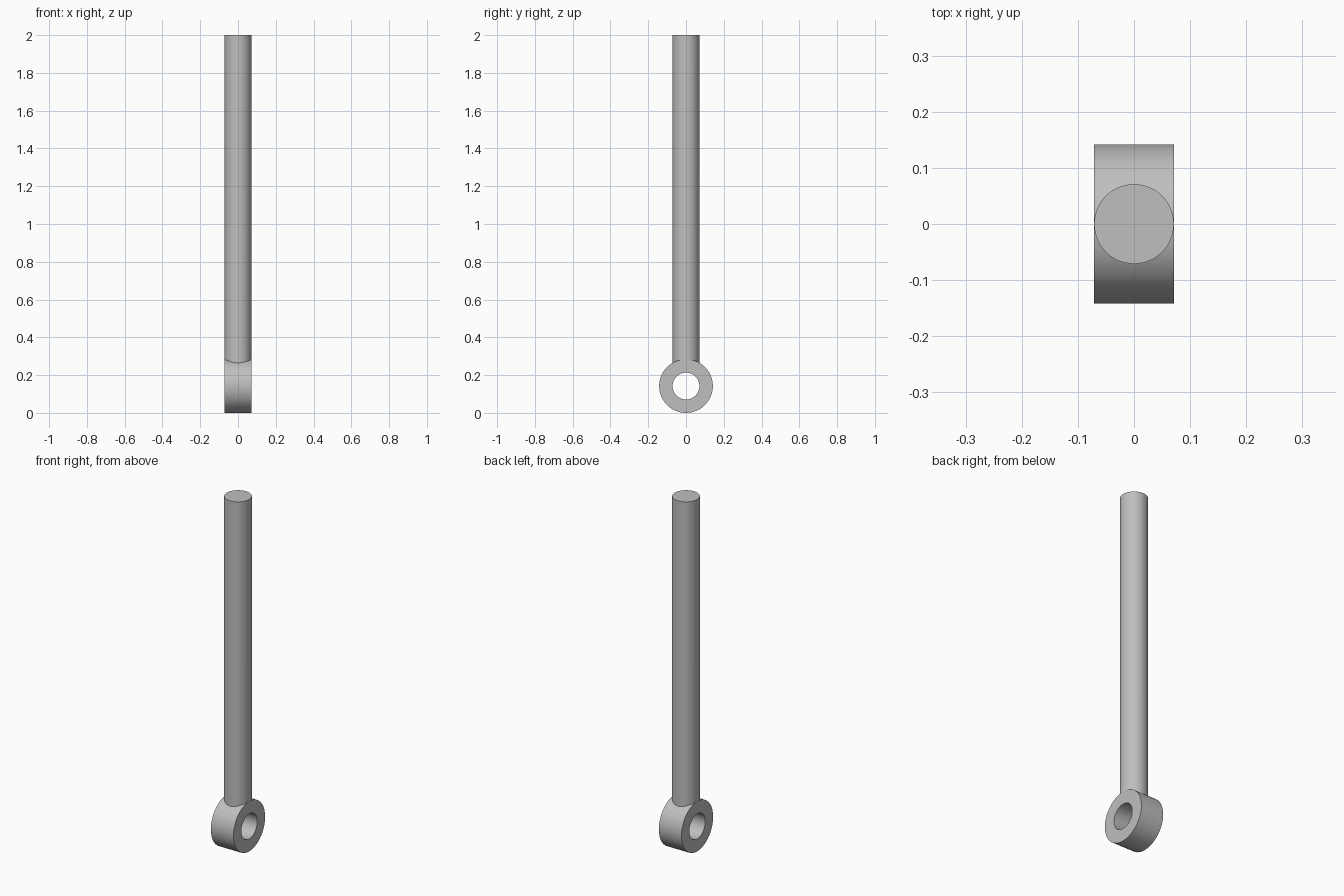
import bpy, bmesh, math

cube = bpy.data.objects.get("Cube")
if cube:
    bpy.data.objects.remove(cube, do_unlink=True)

SEGMENTS = 96
ROD_RADIUS = 0.071
EYE_RADIUS = 2 * ROD_RADIUS
TOP = 2.0

steel = bpy.data.materials.new("steel grey")
steel.use_nodes = True
colour = (0.52, 0.52, 0.52, 1)
steel.diffuse_color = colour
steel.node_tree.nodes["Principled BSDF"].inputs["Base Color"].default_value = colour


def finish(name, bm):
    """Turn a bmesh into a shaded object with sharp edges kept."""
    bmesh.ops.recalc_face_normals(bm, faces=bm.faces)
    mesh = bpy.data.meshes.new(name)
    bm.to_mesh(mesh)
    bm.free()
    mesh.materials.append(steel)
    obj = bpy.data.objects.new(name, mesh)
    bpy.context.collection.objects.link(obj)
    bpy.ops.object.select_all(action="DESELECT")
    obj.select_set(True)
    bpy.context.view_layer.objects.active = obj
    bpy.ops.object.shade_smooth_by_angle(angle=math.radians(30))


# Eye: a rectangular section swept around the x axis, leaving a round hole
bm = bmesh.new()
half = ROD_RADIUS
section = [(-half, ROD_RADIUS), (half, ROD_RADIUS), (half, EYE_RADIUS), (-half, EYE_RADIUS)]
loops = []
for i in range(SEGMENTS):
    a = math.tau * i / SEGMENTS
    loops.append([bm.verts.new((x, r * math.cos(a), EYE_RADIUS + r * math.sin(a)))
                  for x, r in section])
for i, loop in enumerate(loops):
    after = loops[(i + 1) % SEGMENTS]
    for j in range(4):
        k = (j + 1) % 4
        bm.faces.new((loop[j], loop[k], after[k], after[j]))
finish("eye", bm)

# Rod: a capped cylinder whose lower end is fitted to the curve of the eye
bm = bmesh.new()
upper, lower = [], []
for i in range(SEGMENTS):
    a = math.tau * i / SEGMENTS
    x, y = ROD_RADIUS * math.cos(a), ROD_RADIUS * math.sin(a)
    seat = EYE_RADIUS + math.sqrt(EYE_RADIUS ** 2 - y ** 2) - 0.001
    upper.append(bm.verts.new((x, y, TOP)))
    lower.append(bm.verts.new((x, y, seat)))
for i in range(SEGMENTS):
    k = (i + 1) % SEGMENTS
    bm.faces.new((lower[i], lower[k], upper[k], upper[i]))
bm.faces.new(upper)
finish("rod", bm)
